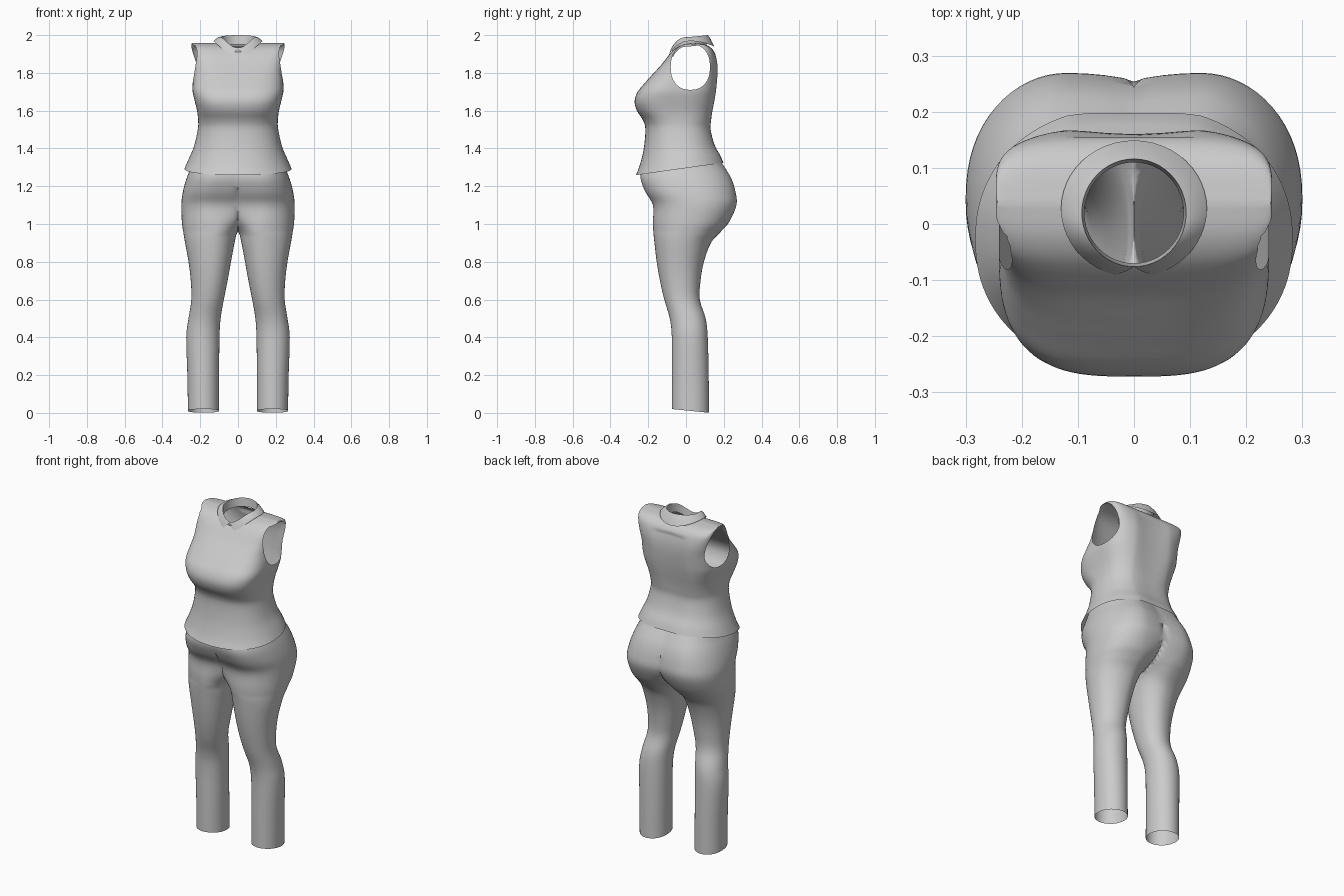
import bpy, bmesh
from math import sin, cos, tau
from mathutils import Vector

cube = bpy.data.objects.get("Cube")
if cube:
    bpy.data.objects.remove(cube)

grey = bpy.data.materials.new("light grey cloth")
grey.use_nodes = True
COLOUR = (0.6, 0.6, 0.6, 1)
grey.diffuse_color = COLOUR
grey.node_tree.nodes["Principled BSDF"].inputs["Base Color"].default_value = COLOUR


def smooth_keys(keys, steps):
    """Run a Catmull-Rom curve through rows of section values."""
    rows = []
    for i in range(len(keys) - 1):
        quad = [keys[max(i - 1, 0)], keys[i], keys[i + 1], keys[min(i + 2, len(keys) - 1)]]
        for s in range(steps):
            t = s / steps
            rows.append([b + t / 2 * (c - a + t * (2*a - 5*b + 4*c - d + t * (3*(b - c) + d - a)))
                         for a, b, c, d in zip(*quad)])
    return rows + [list(keys[-1])]


def power(v, n):
    return (1 if v > 0 else -1) * abs(v) ** (2 / n)


def loft(rings):
    """Skin closed rings of points with quads, open at both ends."""
    bm = bmesh.new()
    loops = [[bm.verts.new(p) for p in ring] for ring in rings]
    for low, high in zip(loops, loops[1:]):
        for i in range(len(low)):
            j = (i + 1) % len(low)
            bm.faces.new((low[i], low[j], high[j], high[i]))
    return bm


def cut_oval(bm, axis, centre, radii, n, keep):
    """Cut a clean oval hole along an axis, through faces chosen by keep."""
    a, b = [k for k in range(3) if k != axis]
    pts = []
    for i in range(32):
        t = tau * i / 32
        p = Vector((0, 0, 0))
        p[a] = centre[0] + radii[0] * power(cos(t), n)
        p[b] = centre[1] + radii[1] * power(sin(t), n)
        pts.append(p)
    planes = []
    for p, q in zip(pts, pts[1:] + pts[:1]):
        d, normal = q - p, Vector((0, 0, 0))
        normal[a], normal[b] = d[b], -d[a]
        planes.append((p, normal.normalized()))

    def inside(f, tests):
        c = f.calc_center_median()
        return keep(c) and all((c - p).dot(m) < 0 for p, m in tests)

    for k, (p, m) in enumerate(planes):
        faces = [f for f in bm.faces if keep(f.calc_center_median()) and
                 all(min((v.co - o).dot(w) for v in f.verts) < 1e-5 for o, w in planes)]
        geom = set(faces)
        for f in faces:
            geom.update(f.edges, f.verts)
        bmesh.ops.bisect_plane(bm, geom=list(geom), dist=1e-6, plane_co=p, plane_no=m)
    bmesh.ops.delete(bm, geom=[f for f in bm.faces if inside(f, planes)], context='FACES')


def finish(bm, name):
    bmesh.ops.remove_doubles(bm, verts=bm.verts, dist=1e-5)
    bmesh.ops.recalc_face_normals(bm, faces=bm.faces)
    mesh = bpy.data.meshes.new(name)
    bm.to_mesh(mesh)
    bm.free()
    mesh.materials.append(grey)
    obj = bpy.data.objects.new(name, mesh)
    bpy.context.collection.objects.link(obj)
    bpy.ops.object.select_all(action='DESELECT')
    obj.select_set(True)
    bpy.context.view_layer.objects.active = obj
    bpy.ops.object.shade_smooth_by_angle(angle=0.9)
    return obj


# Trousers: one leg, clipped at the middle and mirrored
# height, outer x, inner x, front y, back y, tilt
LEG = [
    (.013, .265, .1, -.075, .122, -.1), (.2, .268, .1, -.075, .12, 0),
    (.4, .274, .098, -.075, .115, 0), (.5, .262, .092, -.086, .104, 0),
    (.6, .247, .075, -.115, .073, 0), (.7, .25, .055, -.138, .077, 0),
    (.8, .262, .037, -.155, .095, 0), (.9, .28, .018, -.167, .132, 0),
    (.96, .29, 0, -.173, .185, 0), (1.01, .297, -.06, -.175, .228, 0),
    (1.1, .3, -.2, -.175, .267, 0), (1.17, .292, -.26, -.215, .262, 0),
    (1.24, .273, -.3, -.24, .24, 0), (1.3, .25, -.3, -.23, .205, 0),
    (1.36, .235, -.3, -.205, .165, 0)]
rings = []
for z, xo, xi, yf, yb, tilt in smooth_keys(LEG, 4):
    w = .4 + max(xi, 0)
    cx, cy = w * xo + (1 - w) * max(xi, 0), (yf + yb) / 2
    ring = []
    for i in range(64):
        c, s = cos(tau * i / 64), sin(tau * i / 64)
        x = cx + c * (xo - cx if c > 0 else cx - xi)
        y = cy + power(s, 2.2) * (yb - yf) / 2
        ring.append((max(x, 0), y, z + tilt * y))
    rings.append(ring)
bm = loft(rings)
wall = [f for f in bm.faces if all(v.co.x < 1e-5 for v in f.verts)]
bmesh.ops.delete(bm, geom=wall, context='FACES')
trousers = finish(bm, "trousers")
mirror = trousers.modifiers.new("mirror", 'MIRROR')
mirror.merge_threshold = .0005

# Sleeveless top: height, half width, front y, back y, squareness, tilt
TOP = [
    (1.296, .283, -.265, .21, 2.2, .14), (1.34, .264, -.245, .194, 2.2, .12),
    (1.41, .234, -.224, .163, 2.3, .06), (1.5, .213, -.215, .142, 2.4, 0),
    (1.55, .211, -.228, .144, 2.6, 0), (1.6, .217, -.26, .15, 2.9, 0),
    (1.65, .229, -.272, .158, 3.1, 0), (1.7, .24, -.256, .165, 3.2, 0),
    (1.75, .24, -.215, .17, 3.2, 0), (1.8, .236, -.17, .172, 3.4, 0),
    (1.85, .238, -.125, .168, 4, 0), (1.9, .243, -.086, .155, 5, 0),
    (1.93, .246, -.055, .135, 6, 0), (1.95, .246, -.015, .1, 7, 0),
    (1.959, .243, .035, .035, 7, 0)]
rings = []
for z, w, yf, yb, n, tilt in smooth_keys(TOP, 4):
    ring = []
    for i in range(96):
        c, s = cos(tau * i / 96), sin(tau * i / 96)
        x = w * power(c, n)
        y = (yf + yb) / 2 + power(s, n) * (yb - yf) / 2
        # Shallow hollow down the spine
        if s > 0:
            y -= .012 * s * cos(min(abs(x) / .12, 1) * tau / 4) * (z < 1.9)
        ring.append((x, y, z + tilt * y))
    rings.append(ring)
bm = loft(rings)
bmesh.ops.remove_doubles(bm, verts=bm.verts, dist=1e-5)
# Armholes and neck hole
cut_oval(bm, 0, (.023, 1.831), (.104, .121), 2.3, lambda c: abs(c.x) > .15)
cut_oval(bm, 2, (0, .023), (.1, .1), 2, lambda c: c.z > 1.8)
finish(bm, "sleeveless_top")

# Folded collar, with its edges meeting in a notch at the front
rings = [[], [], [], []]
for i in range(48):
    t = tau * i / 48
    s, c = sin(t), cos(t)
    front, back = max(c, 0), max(-c, 0)
    fold = Vector((.093 * s, .02 - .096 * c, 1.99 - .057 * front ** 3 + .01 * back))
    edge = Vector((.13 * s, .027 - .122 * c, 1.968 - .08 * front ** 2.5 - .028 * back ** 2))
    notch = min(1, min(i, 48 - i) / 2)
    edge = fold.lerp(edge, notch)
    lift = fold.lerp(edge, .4) + Vector((0, 0, .006 * notch))
    stand = Vector((fold.x * .95, .02 - .09 * c, fold.z - .05))
    for ring, p in zip(rings, (edge, lift, fold, stand)):
        ring.append(p)
finish(loft(rings), "collar")
